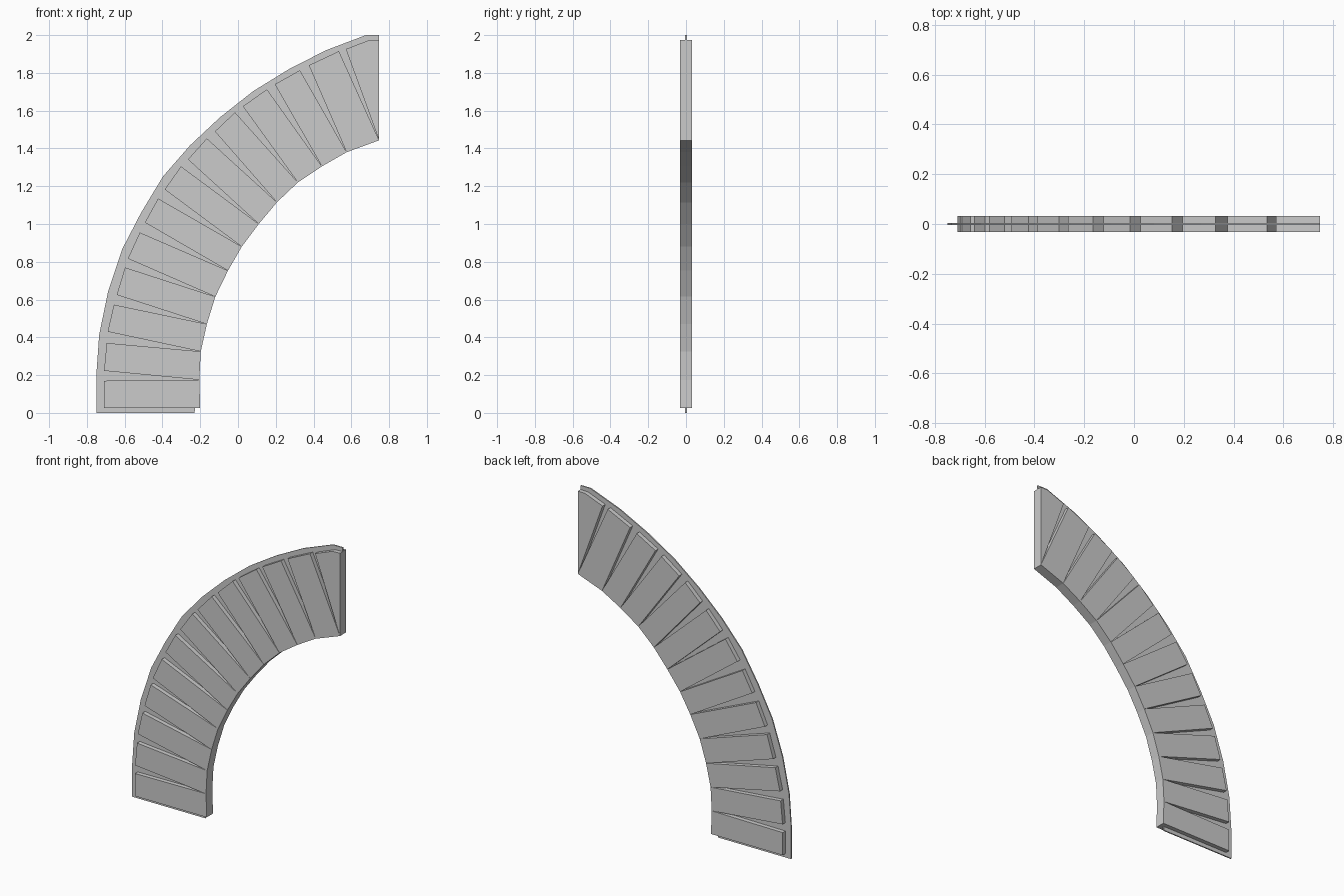
import bpy, bmesh

if "Cube" in bpy.data.objects:
    bpy.data.objects.remove(bpy.data.objects["Cube"])

STONE_HALF, PLATE_HALF = 0.032, 0.004

# intrados corners, shared by neighbouring stones
inner = [(-.20, .025), (-.205, .175), (-.197, .325), (-.165, .47), (-.12, .615),
         (-.053, .753), (.02, .88), (.11, 1.0), (.206, 1.115), (.317, 1.22),
         (.444, 1.305), (.575, 1.38), (.747, 1.443)]

# outer edge of every stone (lower corner, upper corner)
stone_tops = [((-.71, .025), (-.71, .17)), ((-.709, .223), (-.695, .37)),
              ((-.69, .43), (-.657, .573)), ((-.642, .625), (-.598, .77)),
              ((-.583, .817), (-.52, .955)), ((-.493, 1.008), (-.423, 1.135)),
              ((-.388, 1.183), (-.302, 1.305)), ((-.265, 1.342), (-.165, 1.453)),
              ((-.122, 1.49), (-.016, 1.591)), ((.026, 1.623), (.153, 1.713)),
              ((.195, 1.74), (.328, 1.814)), ((.375, 1.84), (.534, 1.915))]

# extrados of the thin core plate
rim = [(-.75, 0), (-.75, .2), (-.735, .414), (-.688, .642), (-.614, .865),
       (-.513, 1.06), (-.397, 1.252), (-.254, 1.416), (-.095, 1.565),
       (.08, 1.703), (.27, 1.82), (.466, 1.92), (.677, 2), (.747, 2)]


def slab(name, outline, half):
    """Extrude an x-z outline symmetrically about y = 0."""
    bm = bmesh.new()
    front = bm.faces.new([bm.verts.new((x, -half, z)) for x, z in outline])
    ext = bmesh.ops.extrude_face_region(bm, geom=[front], use_keep_orig=True)
    verts = [g for g in ext["geom"] if isinstance(g, bmesh.types.BMVert)]
    bmesh.ops.translate(bm, verts=verts, vec=(0, 2 * half, 0))
    bmesh.ops.recalc_face_normals(bm, faces=bm.faces)
    mesh = bpy.data.meshes.new(name)
    bm.to_mesh(mesh)
    bm.free()
    obj = bpy.data.objects.new(name, mesh)
    bpy.context.collection.objects.link(obj)
    return obj


# wedge-gapped arch stones
for i, (low, high) in enumerate(stone_tops):
    slab(f"arch_stone_{i + 1}", [inner[i], low, high, inner[i + 1]], STONE_HALF)

# half keystone, cut off at the crown
slab("half_keystone", [inner[-1], (.571, 1.926), (.693, 1.973), (.747, 1.975)], STONE_HALF)

# thin core plate behind the joints, its inner edge just inside the stones
core_inner = [(x - .004, z + .004) for x, z in inner[1:-1]]
slab("core_plate", rim + [(.745, 1.449)] + core_inner[::-1] + [(-.23, 0)], PLATE_HALF)
